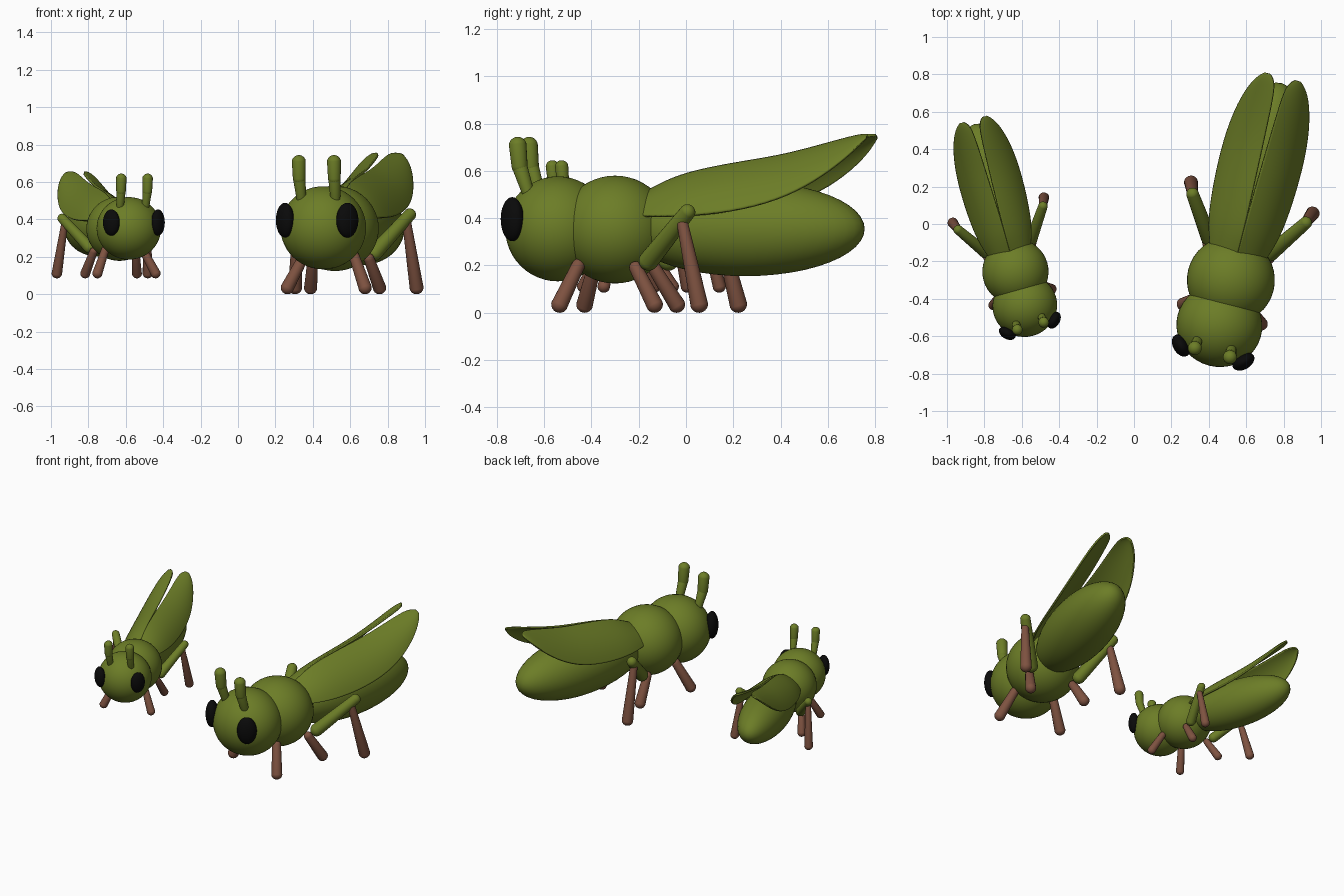
import bpy, bmesh, math
from mathutils import Vector, Matrix

if "Cube" in bpy.data.objects:
    bpy.data.objects.remove(bpy.data.objects["Cube"])


def material(name, rgb):
    m = bpy.data.materials.new(name)
    m.diffuse_color = (*rgb, 1)
    m.use_nodes = True
    m.node_tree.nodes["Principled BSDF"].inputs["Base Color"].default_value = m.diffuse_color
    return m


GREEN = material("leaf green", (0.15, 0.205, 0.02))
BROWN = material("leg brown", (0.21, 0.085, 0.052))
BLACK = material("eye black", (0.003, 0.003, 0.003))


def finish(bm, name, mat, place):
    """Turn a bmesh in insect space into a smooth placed object."""
    bmesh.ops.recalc_face_normals(bm, faces=bm.faces)
    bm.transform(place)
    me = bpy.data.meshes.new(name)
    bm.to_mesh(me)
    bm.free()
    me.materials.append(mat)
    for p in me.polygons:
        p.use_smooth = True
    ob = bpy.data.objects.new(name, me)
    bpy.context.collection.objects.link(ob)
    return ob


def ellipsoid(name, centre, radii, mat, place, yaw=0):
    bm = bmesh.new()
    bmesh.ops.create_uvsphere(bm, u_segments=40, v_segments=24, radius=1)
    bm.transform(Matrix.Translation(centre) @ Matrix.Rotation(yaw, 4, 'Z')
                 @ Matrix.Diagonal((*radii, 1)))
    finish(bm, name, mat, place)


def limb(name, p0, p1, r0, r1, mat, place):
    """Tapered capsule from p0 to p1."""
    p0, p1 = Vector(p0), Vector(p1)
    rot = (p1 - p0).to_track_quat('Z', 'Y')
    bm = bmesh.new()
    bmesh.ops.create_uvsphere(bm, u_segments=20, v_segments=16, radius=1)
    for v in bm.verts:
        end, r = (p0, r0) if v.co.z < 0.01 else (p1, r1)
        v.co = end + rot @ (v.co * r)
    finish(bm, name, mat, place)


# wing stations: distance back, inner edge (x, z), outer edge (x, z)
WING = [
    (0.10, 0.000, 0.490, 0.130, 0.410),
    (0.20, 0.000, 0.545, 0.168, 0.408),
    (0.31, 0.000, 0.590, 0.198, 0.408),
    (0.50, 0.005, 0.628, 0.216, 0.418),
    (0.72, 0.012, 0.660, 0.220, 0.460),
    (0.89, 0.018, 0.703, 0.203, 0.535),
    (1.02, 0.024, 0.738, 0.168, 0.630),
    (1.09, 0.036, 0.752, 0.130, 0.700),
    (1.12, 0.066, 0.750, 0.094, 0.735),
]


def wing(name, side, place):
    bm = bmesh.new()
    n = 8
    rows = []
    for t, xi, zi, xo, zo in WING:
        row = []
        for k in range(n + 1):
            s = k / n
            bulge = 0.6 * s * (1 - s) * (xo - xi)   # domed cross-section
            row.append(bm.verts.new((side * (xi + (xo - xi) * s + bulge * 0.7), t,
                                     zi + (zo - zi) * s + bulge * 0.7)))
        rows.append(row)
    for a, b in zip(rows, rows[1:]):
        for k in range(n):
            bm.faces.new((a[k], a[k + 1], b[k + 1], b[k]))
    ob = finish(bm, name, GREEN, place)
    ob.modifiers.new("smooth", 'SUBSURF').levels = 2
    sol = ob.modifiers.new("thickness", 'SOLIDIFY')
    sol.thickness = 0.012
    sol.offset = 0


def grasshopper(tag, origin, angle, scale):
    place = (Matrix.Translation(origin) @ Matrix.Rotation(math.radians(angle), 4, 'Z')
             @ Matrix.Scale(scale, 4))
    # body
    ellipsoid(tag + "_head", (0, -0.25, 0.355), (0.23, 0.222, 0.222), GREEN, place)
    ellipsoid(tag + "_thorax", (0, 0, 0.352), (0.235, 0.235, 0.228), GREEN, place)
    ellipsoid(tag + "_abdomen", (0, 0.57, 0.355), (0.2, 0.518, 0.2), GREEN, place)
    for side, word in ((-1, "left"), (1, "right")):
        def nm(part):
            return f"{tag}_{word}_{part}"

        def at(x, y, z):
            return (side * x, y, z)
        # eyes and antennae
        ellipsoid(nm("eye"), at(0.172, -0.405, 0.396), (0.064, 0.042, 0.093),
                  BLACK, place, side * math.radians(45))
        limb(nm("antenna_base"), at(0.093, -0.35, 0.49), at(0.097, -0.392, 0.62),
             0.025, 0.034, GREEN, place)
        limb(nm("antenna_tip"), at(0.097, -0.392, 0.62), at(0.097, -0.40, 0.706),
             0.034, 0.038, GREEN, place)
        # short legs
        limb(nm("front_leg"), at(0.14, -0.125, 0.20), at(0.214, -0.187, 0.036),
             0.028, 0.036, BROWN, place)
        limb(nm("middle_leg"), at(0.155, 0.13, 0.19), at(0.19, 0.22, 0.036),
             0.028, 0.036, BROWN, place)
        # jumping leg
        limb(nm("hind_thigh"), at(0.17, 0.19, 0.22), at(0.312, 0.395, 0.425),
             0.042, 0.034, GREEN, place)
        limb(nm("hind_shin"), at(0.303, 0.372, 0.375), at(0.335, 0.452, 0.038),
             0.024, 0.038, BROWN, place)
        wing(nm("wing"), side, place)


grasshopper("large", (0.518, -0.30, 0), -14.3, 1.0)
grasshopper("small", (-0.634, -0.255, 0.085), 15.5, 0.753)
